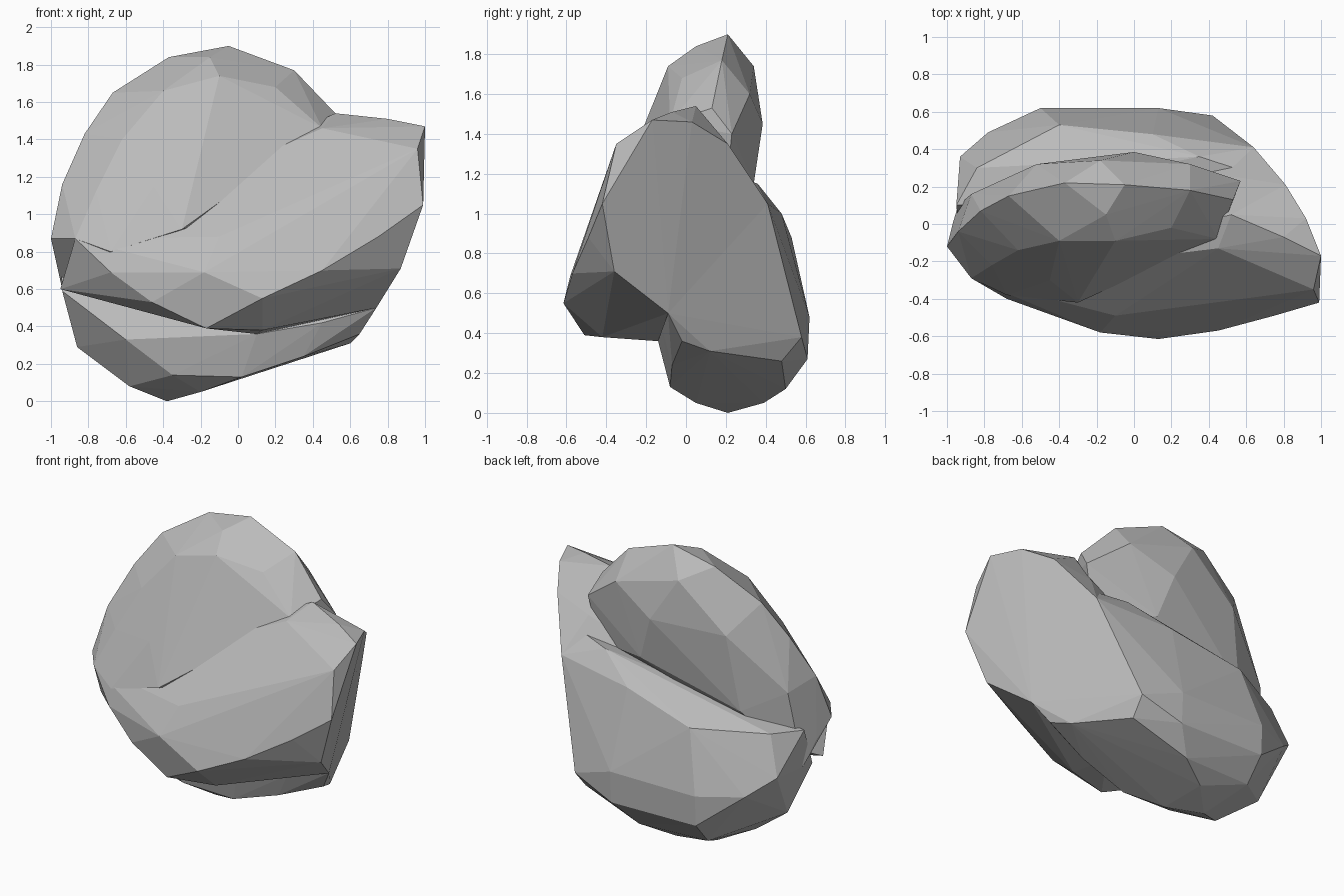
import bpy, bmesh

stone = bpy.data.materials.new("stone grey")
stone.diffuse_color = (0.5, 0.5, 0.5, 1)


def hull(name, points):
    """Faceted boulder lump: convex hull around a few corner points."""
    bm = bmesh.new()
    for p in points:
        bm.verts.new(p)
    bmesh.ops.convex_hull(bm, input=bm.verts[:])
    bmesh.ops.delete(bm, geom=[v for v in bm.verts if not v.link_faces], context='VERTS')
    bmesh.ops.recalc_face_normals(bm, faces=bm.faces[:])
    me = bpy.data.meshes.new(name)
    bm.to_mesh(me)
    bm.free()
    me.materials.append(stone)
    ob = bpy.data.objects.new(name, me)
    bpy.context.collection.objects.link(ob)
    return ob


# Upper rounded lump, leaning back
head = hull("boulder", [
    (-.05, .21, 1.9), (-.37, .22, 1.84), (-.67, .15, 1.65), (-.82, .07, 1.43),
    (-.94, -.04, 1.16), (-1, -.12, .87), (.3, .18, 1.77), (.53, .13, 1.53),
    (-.15, .05, 1.84), (-.1, -.09, 1.74), (-.4, -.09, 1.66), (.2, -.02, 1.68),
    (-.62, -.14, 1.4), (-.76, -.22, 1.12), (-.87, -.29, .87), (-.45, -.3, 1.15),
    (.45, -.08, 1.46), (-.3, -.42, .92),
    (-.68, -.38, .8), (-.18, .34, 1.74), (0, .385, 1.45), (.3, .32, 1.6),
    (.57, .23, 1.4), (-.52, .32, 1.45), (-.87, .16, 1.1), (.1, .34, 1.15),
    (-.6, .28, .95), (-.94, .1, .6), (-.97, 0, .75), (.5, .2, 1.1)])

# Overhanging front wedge with the flat right-hand face
wedge = hull("front_wedge", [
    (-.87, -.29, .87), (-.68, -.4, .69), (-.46, -.47, .53), (-.17, -.51, .39),
    (-.18, -.58, .69), (.13, -.615, .55), (.45, -.57, .70), (.75, -.49, .88),
    (.99, -.42, 1.05), (.96, -.35, 1.35), (1, -.17, 1.47), (.92, .03, 1.46),
    (.8, -.07, 1.51), (.52, .05, 1.54), (.81, .21, 1.35), (.45, -.13, 1.46),
    (.62, -.38, 1.18), (.3, -.38, 1.08), (-.1, -.49, .88), (.87, -.36, .71),
    (.79, -.2, .66), (.74, -.09, .5), (.1, -.14, .36), (.13, -.42, .38),
    (-.4, -.2, .47), (-.95, -.1, .6), (.64, .41, 1.05), (.5, .4, .5),
    (-.85, .1, .7), (.55, .25, 1.28), (.73, .28, 1.2)])

# Lower rear lump the stone rests on
base = hull("rear_base", [
    (-.38, .21, 0), (-.58, .08, .08), (-.35, -.08, .14), (-.2, .05, .05),
    (-.2, .39, .05), (0, .5, .12), (-.5, .48, .13), (-.5, .61, .28),
    (-.5, .62, .48), (.13, .62, .48), (.13, .61, .27), (.42, .58, .38),
    (.41, .48, .26), (.65, -.02, .36), (.6, .12, .31), (.74, -.09, .5),
    (-.86, .15, .29), (-.78, .49, .5), (-.93, .36, .62), (-.94, 0, .59),
    (-.6, -.12, .33), (.1, -.14, .36), (.45, -.12, .42), (.02, -.08, .13),
    (.35, -.07, .24), (.64, .41, 1.05), (.1, .48, 1.0), (-.4, .53, .88),
    (-.84, .3, .87), (-.95, .1, .85), (.35, .36, 1.15), (.75, .23, 1.2)])

# Fuse the lumps into one faceted stone
for part in (wedge, base):
    mod = head.modifiers.new("fuse", 'BOOLEAN')
    mod.operation = 'UNION'
    mod.solver = 'EXACT'
    mod.object = part
deps = bpy.context.evaluated_depsgraph_get()
fused = bpy.data.meshes.new_from_object(head.evaluated_get(deps))
head.modifiers.clear()
head.data = fused
for part in (wedge, base):
    bpy.data.objects.remove(part)
fused.materials.clear()
fused.materials.append(stone)
for p in fused.polygons:
    p.use_smooth = False
    p.material_index = 0
